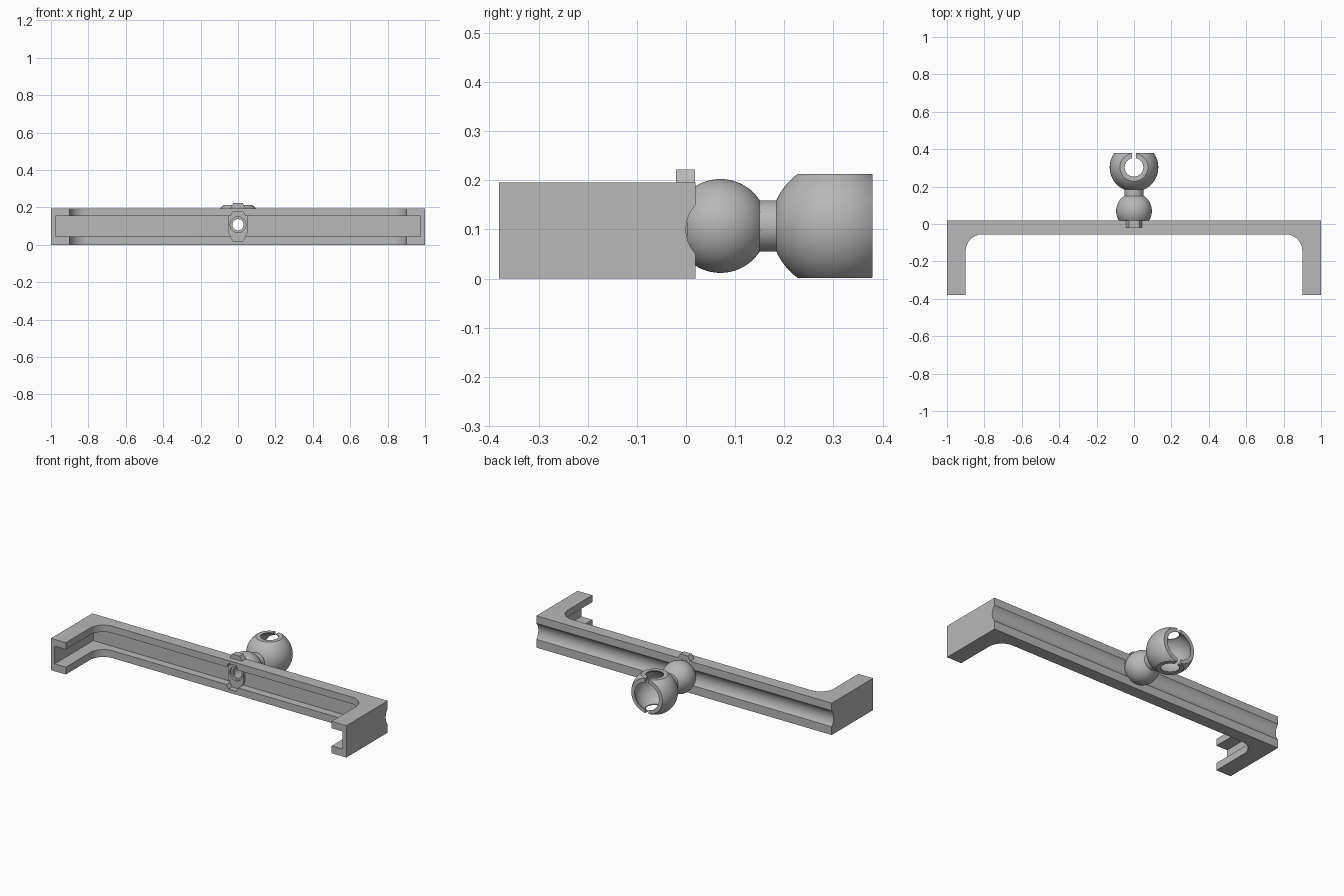
import bpy, bmesh
from math import sin, cos, pi, radians
from mathutils import Matrix, Vector

if "Cube" in bpy.data.objects:
    bpy.data.objects.remove(bpy.data.objects["Cube"], do_unlink=True)

grey = bpy.data.materials.new("plain grey")
grey.use_nodes = True
grey.diffuse_color = (0.48, 0.48, 0.48, 1)
grey.node_tree.nodes["Principled BSDF"].inputs["Base Color"].default_value = grey.diffuse_color

MID = 0.107  # height of the joint axis


def finish(name, bm):
    bmesh.ops.recalc_face_normals(bm, faces=bm.faces)
    mesh = bpy.data.meshes.new(name)
    bm.to_mesh(mesh)
    bm.free()
    mesh.materials.append(grey)
    obj = bpy.data.objects.new(name, mesh)
    bpy.context.collection.objects.link(obj)
    return obj


def box(name, lo, hi):
    lo, hi = Vector(lo), Vector(hi)
    bm = bmesh.new()
    bmesh.ops.create_cube(bm, size=1, matrix=Matrix.Translation((lo + hi) / 2)
                          @ Matrix.Diagonal((*(hi - lo), 1)))
    return finish(name, bm)


def cylinder(name, radius, start, end, sides=48):
    start, end = Vector(start), Vector(end)
    axis = end - start
    turn = axis.to_track_quat('Z', 'Y').to_matrix().to_4x4()
    bm = bmesh.new()
    bmesh.ops.create_cone(bm, cap_ends=True, segments=sides, radius1=radius, radius2=radius,
                          depth=axis.length, matrix=Matrix.Translation((start + end) / 2) @ turn)
    return finish(name, bm)


def sphere(name, radius, y):
    bm = bmesh.new()
    bmesh.ops.create_uvsphere(bm, u_segments=64, v_segments=32, radius=radius,
                              matrix=Matrix.Translation((0, y, MID)))
    return finish(name, bm)


def prism(name, points, move):
    """Extrude a closed outline of 3D points along a vector."""
    bm = bmesh.new()
    face = bm.faces.new([bm.verts.new(p) for p in points])
    new = bmesh.ops.extrude_face_region(bm, geom=[face], use_keep_orig=True)["geom"]
    bmesh.ops.translate(bm, vec=move, verts=[v for v in new if isinstance(v, bmesh.types.BMVert)])
    return finish(name, bm)


def tall_hex(name, low, high, y0, y1):
    """Hexagonal prism stretched upwards, running along y."""
    w, h = 0.052, 0.045
    outline = [(-w / 2, low), (w / 2, low), (w, low + h), (w, high - h),
               (w / 2, high), (-w / 2, high), (-w, high - h), (-w, low + h)]
    return prism(name, [(x, y0, z) for x, z in outline], (0, y1 - y0, 0))


def combine(obj, other, operation='DIFFERENCE'):
    other.hide_render = True
    mod = obj.modifiers.new("cut", 'BOOLEAN')
    mod.operation, mod.object, mod.solver = operation, other, 'EXACT'
    bpy.context.view_layer.objects.active = obj
    bpy.ops.object.modifier_apply(modifier=mod.name)
    bpy.data.objects.remove(other, do_unlink=True)


# U-shaped bracket with rounded inside corners
front, back, inner, wall, r = -0.38, 0.019, 0.9, -0.055, 0.09
half = [(1, back), (1, front), (inner, front)]
half += [(inner - r + r * cos(a), wall - r + r * sin(a))
         for a in [i * pi / 24 for i in range(13)]]
outline = half + [(-x, y) for x, y in reversed(half)]
bracket = prism("bracket", [(x, y, 0) for x, y in outline], (0, 0, 0.195))

# Inside channel, rounded rear groove and nut pocket
combine(bracket, box("channel", (-0.975, -0.5, 0.045), (0.975, -0.007, 0.153)))
combine(bracket, cylinder("groove", 0.0725, (-1.2, 0.0725, 0.1), (1.2, 0.0725, 0.1), 96))
combine(bracket, tall_hex("pocket", 0.02, 0.177, -0.1, -0.012))
combine(bracket, cylinder("bore", 0.03, (0, -0.1, MID), (0, 0.1, MID)))

# Hexagonal nut holder
nut = tall_hex("nut_holder", 0.02, 0.222, -0.02, 0.0185)
combine(nut, cylinder("nut_bore", 0.042, (0, -0.1, MID), (0, 0.1, MID)))

# Ball, flattened where it meets the bracket
ball = sphere("ball", 0.0955, 0.07)
combine(ball, box("ball_trim", (-0.2, -0.2, -0.1), (0.2, 0.002, 0.4)))
combine(ball, cylinder("ball_bore", 0.03, (0, -0.1, MID), (0, 0.3, MID)))

# Neck between ball and socket
neck = cylinder("neck", 0.052, (0, 0.14, MID), (0, 0.198, MID))
combine(neck, cylinder("neck_bore", 0.03, (0, 0, MID), (0, 0.3, MID)))

# Hollow socket, open above, below and behind, with slots at the rear
SOCKET_Y = 0.303
socket = sphere("socket", 0.13, SOCKET_Y)
combine(socket, box("socket_trim", (-0.3, 0, 0.001), (0.3, 0.379, 0.213)), 'INTERSECT')
combine(socket, sphere("cavity", 0.112, SOCKET_Y))
combine(socket, cylinder("opening", 0.05, (0, SOCKET_Y, -0.1), (0, SOCKET_Y, 0.4)))
combine(socket, box("slot", (-0.012, SOCKET_Y, -0.1), (0.012, 0.5, 0.4)))
combine(socket, cylinder("socket_bore", 0.03, (0, 0, MID), (0, 0.3, MID)))

# Smooth the rounded surfaces while keeping edges crisp
bpy.ops.object.select_all(action='DESELECT')
for part in (bracket, nut, ball, neck, socket):
    part.select_set(True)
bpy.context.view_layer.objects.active = bracket
bpy.ops.object.shade_smooth_by_angle(angle=radians(30))
